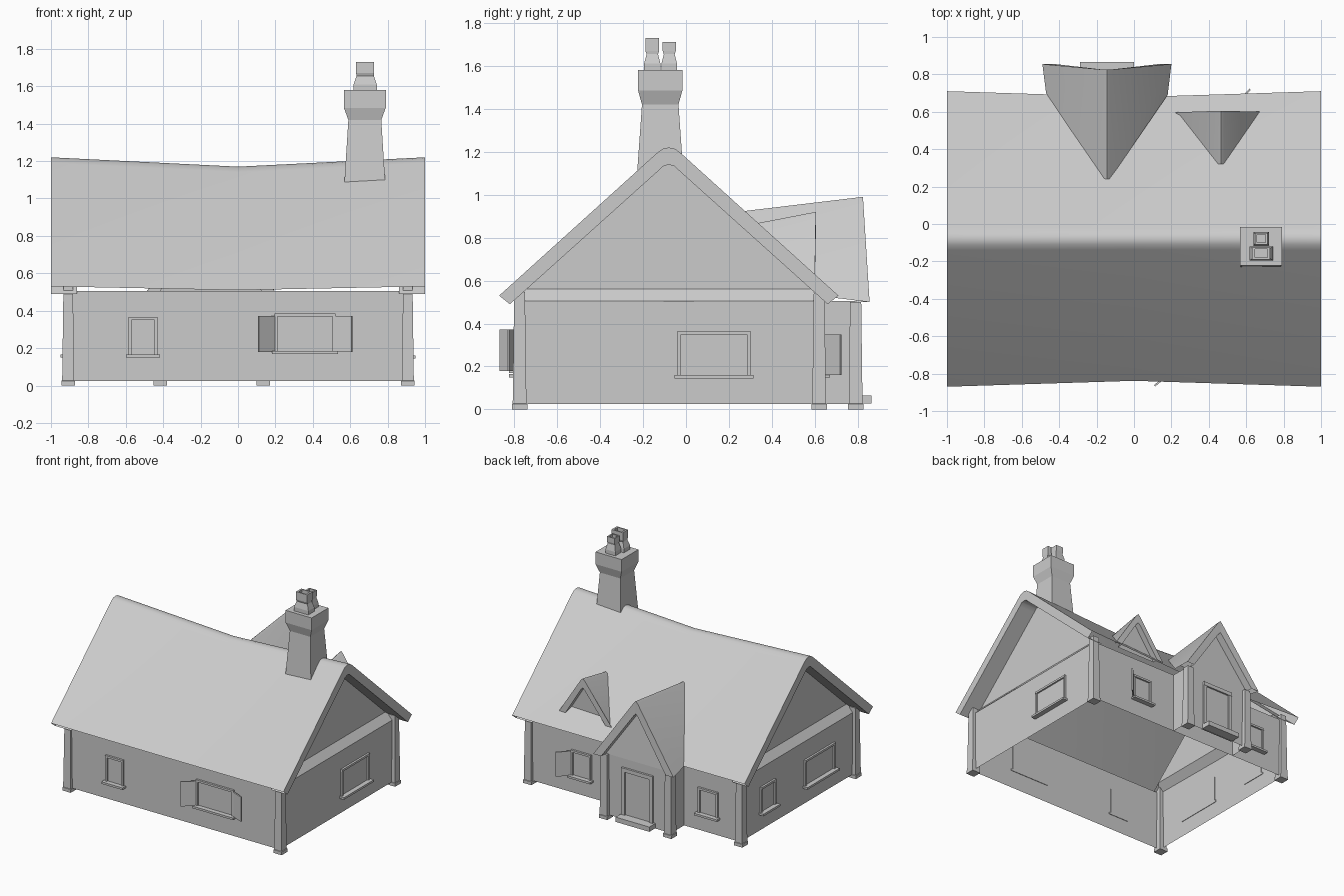
import bpy, bmesh, math
from mathutils import Vector

cube = bpy.data.objects.get("Cube")
if cube:
    bpy.data.objects.remove(cube)

GREY = (0.6, 0.6, 0.6, 1)
grey = bpy.data.materials.new("plain_grey")
grey.use_nodes = True
grey.diffuse_color = GREY
grey.node_tree.nodes["Principled BSDF"].inputs["Base Color"].default_value = GREY


def finish(name, bm, loc=(0, 0, 0), turn=0.0, smooth=False):
    bmesh.ops.recalc_face_normals(bm, faces=bm.faces)
    me = bpy.data.meshes.new(name)
    bm.to_mesh(me)
    bm.free()
    ob = bpy.data.objects.new(name, me)
    bpy.context.collection.objects.link(ob)
    ob.location = loc
    ob.rotation_euler.z = turn
    me.materials.append(grey)
    if smooth:
        bpy.ops.object.select_all(action="DESELECT")
        ob.select_set(True)
        bpy.context.view_layer.objects.active = ob
        bpy.ops.object.shade_smooth_by_angle(angle=math.radians(35))
    return ob


def loft(bm, rings, closed=False):
    """Bridge equal-length rows of points with quads."""
    rows = [[bm.verts.new(p) for p in ring] for ring in rings]
    for a, b in zip(rows, rows[1:]):
        n = len(a)
        for i in range(n if closed else n - 1):
            j = (i + 1) % n
            bm.faces.new((a[i], a[j], b[j], b[i]))
    return rows


def add_box(bm, x, y, z):
    rows = loft(bm, [[(x[0], y[0], h), (x[1], y[0], h), (x[1], y[1], h), (x[0], y[1], h)]
                     for h in z], closed=True)
    bm.faces.new(rows[0])
    bm.faces.new(rows[1])


def square_stack(name, levels, loc, hollow=0):
    """Stack of rectangles (half x, half y, z), optionally with a sunken top."""
    bm = bmesh.new()
    if hollow:
        hx, hy, z = levels[-1]
        levels = levels + [(hx * .7, hy * .7, z), (hx * .7, hy * .7, z - hollow)]
    rows = loft(bm, [[(-a, -b, z), (a, -b, z), (a, b, z), (-a, b, z)]
                     for a, b, z in levels], closed=True)
    bm.faces.new(rows[0])
    bm.faces.new(rows[-1])
    return finish(name, bm, loc)


# Main roof: sagging sheet with thick rounded gable rims
RIDGE = -0.08
outer = [(-.87, .53), (-.14, 1.19), (-.11, 1.213), (RIDGE, 1.22), (-.05, 1.213), (-.02, 1.19), (.71, .53)]
inner = [(-.82, .49), (-.13, 1.11), (-.105, 1.133), (RIDGE, 1.14), (-.055, 1.133), (-.03, 1.11), (.66, .49)]
sagged = [(RIDGE + (y - RIDGE) * .96, z - .02 - .03 * (z > 1)) for y, z in outer]
stations = [(-.86, inner), (-1, inner), (-1, outer), (0, sagged), (1, outer), (1, inner), (.86, inner)]
bm = bmesh.new()
loft(bm, [[(x, y, z) for y, z in prof] for x, prof in stations])
finish("main_roof", bm, smooth=True)

# Main walls, open below, with sloped ledges under recessed gables
WX, FRONT, BACK, TOP = .91, -.785, .63, .505
bm = bmesh.new()
corners = [(-WX, FRONT), (WX, FRONT), (WX, BACK), (-WX, BACK)]
loft(bm, [[(x, y, z) for x, y in corners] for z in (.025, TOP)], closed=True)
for s in (-1, 1):
    loft(bm, [[(s * WX, FRONT, TOP), (s * WX, RIDGE, TOP - .008), (s * WX, BACK, TOP)],
              [(s * .86, -.745, .56), (s * .86, RIDGE, .56), (s * .86, .585, .56)]])
    gable = [(-.745, .56)] + inner[1:-1] + [(.585, .56)]
    bm.faces.new([bm.verts.new((s * .86, y, z)) for y, z in gable])
bmesh.ops.remove_doubles(bm, verts=bm.verts, dist=.0005)
finish("main_walls", bm)

# Porch walls
bm = bmesh.new()
porch_plan = [(-.425, BACK), (-.425, .79), (.145, .79), (.145, BACK)]
loft(bm, [[(x, y, z) for x, y in porch_plan] for z in (.025, TOP)])
finish("porch_walls", bm)

# Corner posts with small feet
foot_post = [(.036, .036, 0), (.036, .036, .025), (.032, .032, .027)]
for s, side in ((-1, "left"), (1, "right")):
    for y, end in ((-.775, "front"), (.62, "back")):
        square_stack(f"{end}_post_{side}", foot_post + [(.025, .025, .545)], (s * .908, y, 0))
    square_stack(f"porch_post_{side}", foot_post + [(.026, .026, .5)], (-.14 + s * .276, .79, 0))


def cross_gable(name, x, ridge_back, ridge_front, eave_l, eave_r, thick, inset, recess):
    """Small gabled roof facing the back: sheet, rim and recessed triangle."""
    (yb, zb), (yf, zf) = ridge_back, ridge_front
    (xl, yl, zl, yl_back, zl_back), (xr, yr, zr, yr_back, zr_back) = eave_l, eave_r
    r = .016

    def row(l, ridge_y, ridge_z, rt):
        drop = r * (ridge_z - l[2]) / (x - l[0]) * .7
        return [l, (x - r, ridge_y, ridge_z - drop), (x, ridge_y, ridge_z),
                (x + r, ridge_y, ridge_z - drop), rt]

    back = row((xl + .02, yl_back, zl_back), yb, zb, (xr - .02, yr_back, zr_back))
    front = row((xl, yl, zl), yf, zf, (xr, yr, zr))
    rim = row((xl + inset, yl, zl), yf, zf - thick, (xr - inset, yr, zr))
    deep = [(px, py - recess, pz) for px, py, pz in rim]
    bm = bmesh.new()
    rows = loft(bm, [back, front, rim, deep])
    bm.faces.new(rows[-1])
    finish(name, bm, smooth=True)


cross_gable("porch_roof", -.145, (.24, .92), (.825, .99),
            (-.49, .855, .5, .70, .52), (.20, .855, .5, .69, .52), .10, .068, .06)
cross_gable("dormer_roof", .465, (.32, .865), (.605, .92),
            (.22, .597, .60, .58, .60), (.68, .60, .60, .58, .60), .075, .055, .045)

# Chimney and its two pots
square_stack("chimney_stack", [(.112, .112, 1.04), (.088, .085, 1.42), (.112, .103, 1.485),
                               (.112, .103, 1.58)], (.678, -.12, 0))
for name, hx, hy, y, top in (("large_chimney_pot", .062, .038, -.157, 1.73),
                             ("small_chimney_pot", .042, .036, -.078, 1.71)):
    square_stack(name, [(hx, hy, 1.575), (hx, hy, 1.61), (hx * .75, hy * .7, 1.655),
                        (hx * .78, hy * .85, 1.67), (hx * .78, hy * .85, top)],
                 (.68, y, 0), hollow=.03)


def opening(name, wall, turn, u, z, sill=True, bar=.016):
    """Frame, set-back panel and sill on a wall; u runs rightwards seen from outside."""
    (u0, u1), (z0, z1) = u, z
    bm = bmesh.new()
    add_box(bm, (u0, u0 + bar), (-.014, .004), z)
    add_box(bm, (u1 - bar, u1), (-.014, .004), z)
    add_box(bm, (u0, u1), (-.016, .004), (z1 - bar, z1))
    add_box(bm, (u0 + bar, u1 - bar), (-.003, .004), (z0, z1 - bar))
    if sill:
        add_box(bm, (u0 - .014, u1 + .014), (-.04, .004), (z0 - .006, z0 + .01))
    finish(name, bm, wall, math.radians(turn))


front, right, back, left = ((0, FRONT, 0), 0), ((WX, 0, 0), 90), ((0, BACK, 0), 180), ((-WX, 0, 0), -90)
opening("front_small_window", *front, (-.585, -.43), (.155, .365))
opening("front_wide_window", *front, (.195, .52), (.175, .385))
opening("right_side_window", *right, (-.04, .30), (.15, .365))
opening("back_shuttered_window", *back, (-.54, -.37), (.155, .36))
opening("back_small_window", *back, (.55, .72), (.155, .36))
opening("left_small_window", *left, (-.39, -.21), (.155, .36))
opening("left_wide_window", *left, (.15, .52), (.155, .365))
opening("porch_door", (0, .79, 0), 180, (.005, .275), (.06, .43), sill=False, bar=.03)

# Swung-out shutters, from hinge to free edge
for name, a, b, z in (("front_shutter_left", (.20, -.79), (.11, -.865), (.18, .372)),
                      ("front_shutter_right", (.512, -.79), (.61, -.83), (.18, .372)),
                      ("back_shutter", (.54, .635), (.62, .72), (.16, .35))):
    d = Vector(b) - Vector(a)
    bm = bmesh.new()
    add_box(bm, (0, d.length), (-.005, .005), z)
    finish(name, bm, (*a, 0), math.atan2(d.y, d.x))

# Doorstep
bm = bmesh.new()
add_box(bm, (-.29, 0), (.78, .865), (.028, .065))
finish("doorstep", bm)
